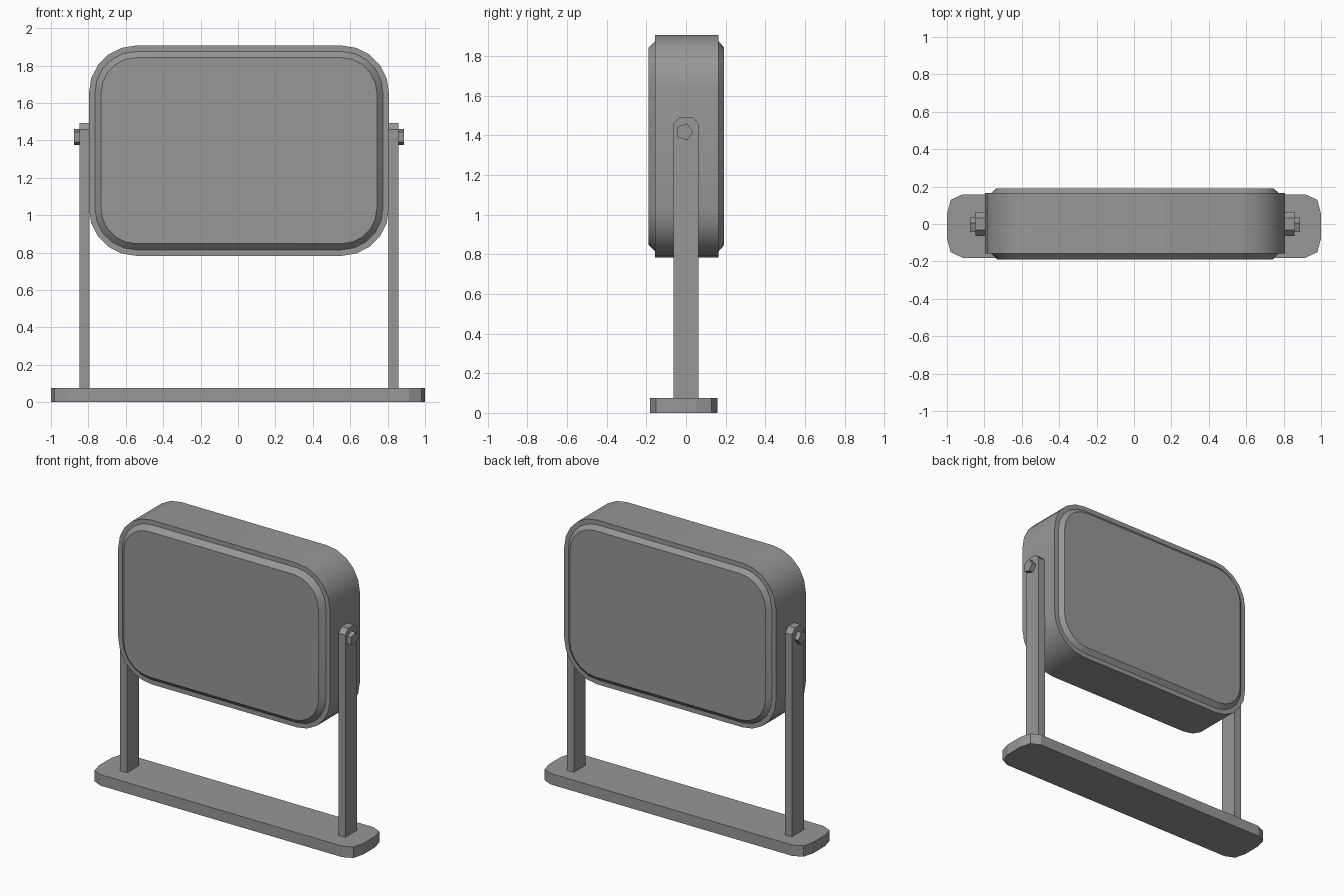
import bpy, bmesh
from math import sin, cos, pi

if "Cube" in bpy.data.objects:
    bpy.data.objects.remove(bpy.data.objects["Cube"])

CZ = 1.345   # height of the body centre
CX = 0.005   # the head and bracket sit a hair off the base centre

grey = bpy.data.materials.new("dark_grey")
grey.diffuse_color = (0.31, 0.31, 0.31, 1)
grey.use_nodes = True
grey.node_tree.nodes["Principled BSDF"].inputs["Base Color"].default_value = grey.diffuse_color


def loft(name, loops, smooth=False, mirror=False, x=0):
    """Skin a list of matching point loops and cap both ends."""
    bm = bmesh.new()
    rings = [[bm.verts.new(p) for p in loop] for loop in loops]
    n = len(rings[0])
    for a, b in zip(rings, rings[1:]):
        for i in range(n):
            j = (i + 1) % n
            bm.faces.new((a[i], a[j], b[j], b[i]))
    bm.faces.new(rings[0])
    bm.faces.new(rings[-1])
    bmesh.ops.recalc_face_normals(bm, faces=bm.faces)
    mesh = bpy.data.meshes.new(name)
    bm.to_mesh(mesh)
    bm.free()
    mesh.materials.append(grey)
    ob = bpy.data.objects.new(name, mesh)
    bpy.context.collection.objects.link(ob)
    ob.location.x = x
    if mirror:
        ob.modifiers.new("Mirror", 'MIRROR')
    if smooth:
        bpy.ops.object.select_all(action='DESELECT')
        ob.select_set(True)
        bpy.context.view_layer.objects.active = ob
        bpy.ops.object.shade_smooth_by_angle(angle=pi / 7)
    return ob


def rounded(inset, y, seg=5):
    """Rounded rectangle in the xz plane, inset from the housing outline."""
    r = 0.252 - inset
    pts = []
    for k, (sx, sz) in enumerate([(1, 1), (-1, 1), (-1, -1), (1, -1)]):
        for s in range(seg + 1):
            a = pi / 2 * (k + s / seg)
            pts.append((sx * 0.55 + r * cos(a), y, CZ + sz * 0.31 + r * sin(a)))
    return pts


# Housing with a flat rim and raised, bevelled panels front and back
loft("housing", [rounded(0.065, -0.19), rounded(0.032, -0.157), rounded(0, -0.157),
                 rounded(0, 0.165), rounded(0.032, 0.165), rounded(0.062, 0.191)],
     smooth=True, x=CX)

# Base plate with faceted corners
corner = [(1.0, 0.065), (0.98, 0.14), (0.915, 0.17)]
half = corner + [(-x, y) for x, y in reversed(corner)]
outline = half + [(-x, -y) for x, y in half]
loft("base_plate", [[(x, y - 0.011, z) for x, y in outline] for z in (0, 0.075)])

# Upright arms with clipped tops
arm = [(-0.064, 0.07), (0.064, 0.07), (0.064, 1.459), (0.031, 1.493),
       (-0.031, 1.493), (-0.064, 1.459)]
loft("side_arm", [[(x, y, z) for y, z in arm] for x in (0.8, 0.852)], mirror=True, x=CX)

# Five-sided pivot bolts
bolt = [(-0.008 + 0.044 * cos(2 * pi * i / 5), 1.418 + 0.044 * sin(2 * pi * i / 5))
        for i in range(5)]
loft("pivot_bolt", [[(x, y, z) for y, z in bolt] for x in (0.84, 0.882)], mirror=True, x=CX)
